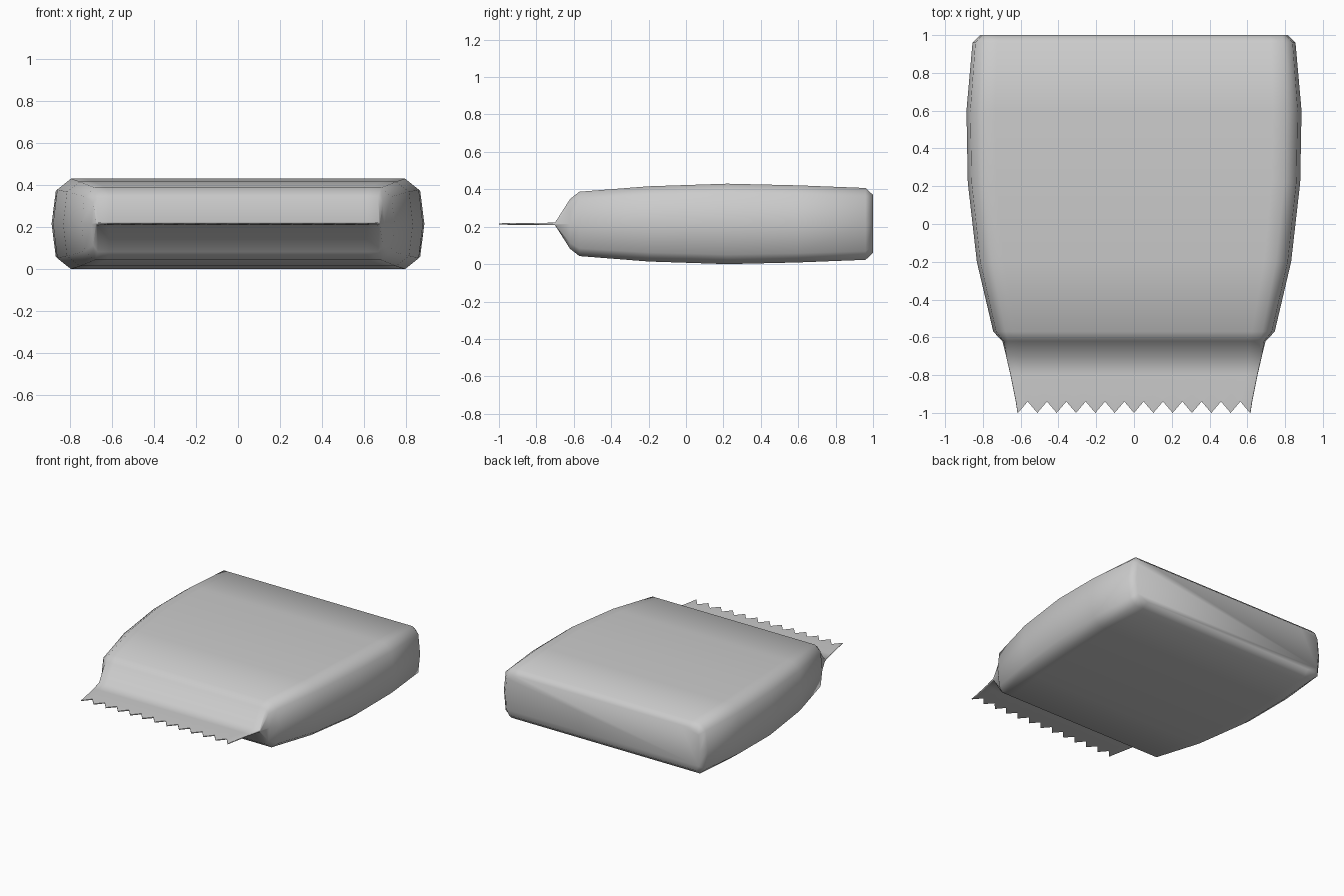
import bpy, bmesh, math

if "Cube" in bpy.data.objects:
    bpy.data.objects.remove(bpy.data.objects["Cube"])

ZC = 0.215      # mid height of the packet
TEETH = 12      # notches in the crimped edge
COLS = TEETH * 2

# y, half width, half height, side bulge, corner inset
SECTIONS = [
    (1.00, 0.815, 0.155, 0.010, 0.030),
    (0.96, 0.855, 0.192, 0.015, 0.065),
    (0.60, 0.887, 0.206, 0.020, 0.085),
    (0.22, 0.880, 0.215, 0.020, 0.085),
    (-0.20, 0.832, 0.201, 0.018, 0.080),
    (-0.57, 0.745, 0.172, 0.015, 0.065),
    (-0.62, 0.697, 0.133, 0.008, 0.030),
    (-0.70, 0.677, 0.007, 0.002, 0.006),
    (-0.80, 0.654, 0.005, 0.002, 0.006),
    (-0.94, 0.626, 0.005, 0.002, 0.006),
]


def section(y, w, h, bulge, inset, toothed=False):
    """Closed outline: top left to right, right side, bottom, left side."""
    flat = w - inset
    xs = [-flat + 2 * flat * i / COLS for i in range(COLS + 1)]
    ys = [y + 0.06 * (i % 2) if toothed else y for i in range(COLS + 1)]
    side = [(w - bulge, y, 0.76 * h), (w, y, 0), (w - bulge, y, -0.76 * h)]
    top = [(x, yy, h) for x, yy in zip(xs, ys)]
    half = top + side
    return half + [(-x, yy, -z) for x, yy, z in half]


bm = bmesh.new()

# Pillow body and flat flap, lofted as one skin
outlines = [section(*s) for s in SECTIONS]
outlines.append(section(-1.0, 0.617, 0.003, 0.001, 0.003, True))
rings = [[bm.verts.new((x, y, z + ZC)) for x, y, z in o] for o in outlines]
n = len(rings[0])
for a, b in zip(rings, rings[1:]):
    for i in range(n):
        j = (i + 1) % n
        bm.faces.new((a[i], a[j], b[j], b[i]))

# Back end
bm.faces.new(rings[0])

# Thin zigzag rim of the flap
rim = rings[-1]
half = n // 2
for i in range(COLS):
    bm.faces.new((rim[i], rim[i + 1], rim[half + COLS - i - 1], rim[half + COLS - i]))
for s in (0, half):
    bm.faces.new([rim[(s + COLS + k) % n] for k in range(5)])

bmesh.ops.recalc_face_normals(bm, faces=bm.faces)
mesh = bpy.data.meshes.new("packet")
bm.to_mesh(mesh)
bm.free()
packet = bpy.data.objects.new("packet", mesh)
bpy.context.collection.objects.link(packet)
bpy.context.view_layer.objects.active = packet
packet.select_set(True)
bpy.ops.object.shade_smooth_by_angle(angle=math.radians(62))
